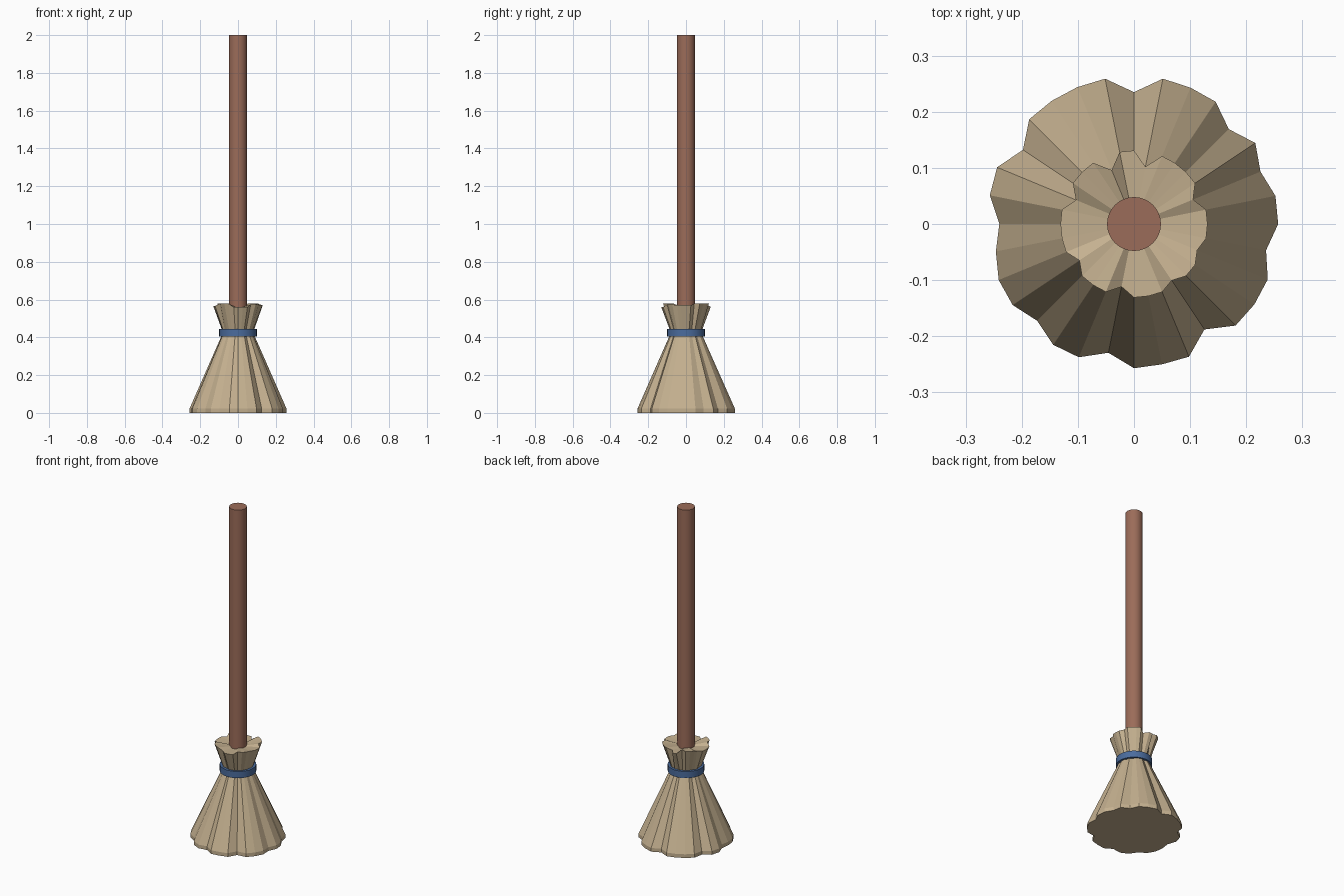
import bpy, bmesh
from math import sin, cos, pi

if "Cube" in bpy.data.objects:
    bpy.data.objects.remove(bpy.data.objects["Cube"])

N = 32


def material(name, rgb):
    m = bpy.data.materials.new(name)
    m.diffuse_color = (*rgb, 1)
    m.use_nodes = True
    m.node_tree.nodes["Principled BSDF"].inputs["Base Color"].default_value = m.diffuse_color
    return m


def make_object(name, bm, mat, smooth=None):
    bmesh.ops.recalc_face_normals(bm, faces=bm.faces)
    mesh = bpy.data.meshes.new(name)
    bm.to_mesh(mesh)
    bm.free()
    ob = bpy.data.objects.new(name, mesh)
    bpy.context.collection.objects.link(ob)
    mesh.materials.append(mat)
    if smooth:
        bpy.context.view_layer.objects.active = ob
        ob.select_set(True)
        bpy.ops.object.shade_smooth_by_angle(angle=smooth)
        ob.select_set(False)
    return ob


def loft(rings, capped=True):
    """Skin a list of rings; each ring is (radii, heights), one value per side."""
    bm = bmesh.new()
    loops = [[bm.verts.new((r[i] * cos(2 * pi * i / N), r[i] * sin(2 * pi * i / N), z[i]))
              for i in range(N)] for r, z in rings]
    pairs = list(zip(loops, loops[1:]))
    if capped:
        bm.faces.new(loops[0])
        bm.faces.new(loops[-1])
    else:
        pairs.append((loops[-1], loops[0]))
    for a, b in pairs:
        for i in range(N):
            j = (i + 1) % N
            bm.faces.new((a[i], a[j], b[j], b[i]))
    return bm


def ring(r, z):
    return [r] * N, [z] * N


wood = material("wood", (0.33, 0.15, 0.10))
straw = material("straw", (0.56, 0.44, 0.28))
cloth = material("cloth", (0.07, 0.15, 0.34))

# Bristles: gathered straw with irregular grooves at the hem and the ruffled top
hem = [.257, .257, .244, .260, .239, .262, .263, .264, .235, .264, .264, .264, .264,
       .238, .264, .262, .240, .251, .261, .260, .244, .259, .257, .234, .257, .255,
       .256, .226, .256, .258, .258, .240]
top_grooves = {2: .114, 7: .104, 10: .104, 14: .112, 19: .117, 23: .114, 27: .121, 30: .122}
top = [top_grooves.get(i, .131) for i in range(N)]
waist = [.080 + .25 * (r - .257) for r in hem]

# Each tuft between grooves ends at its own height
tufts = [.570, .578, .562, .580, .566, .578, .560, .574]
heights, t = [], 0
for i in range(N):
    if i in top_grooves:
        t += 1
    heights.append(tufts[t % len(tufts)])
inner_heights = [.556 + .4 * (h - .56) for h in heights]

make_object("bristles", loft([
    (hem, [0] * N),
    (hem, [.022] * N),
    (waist, [.425] * N),
    (top, heights),
    ([.047] * N, inner_heights),
]), straw)

# Binding band around the waist
make_object("binding_band", loft([
    ring(.084, .405), ring(.100, .405), ring(.100, .445), ring(.084, .445),
], capped=False), cloth, smooth=pi / 6)

# Long round handle
make_object("handle", loft([ring(.048, .40), ring(.048, 2.0)]), wood, smooth=pi / 6)
